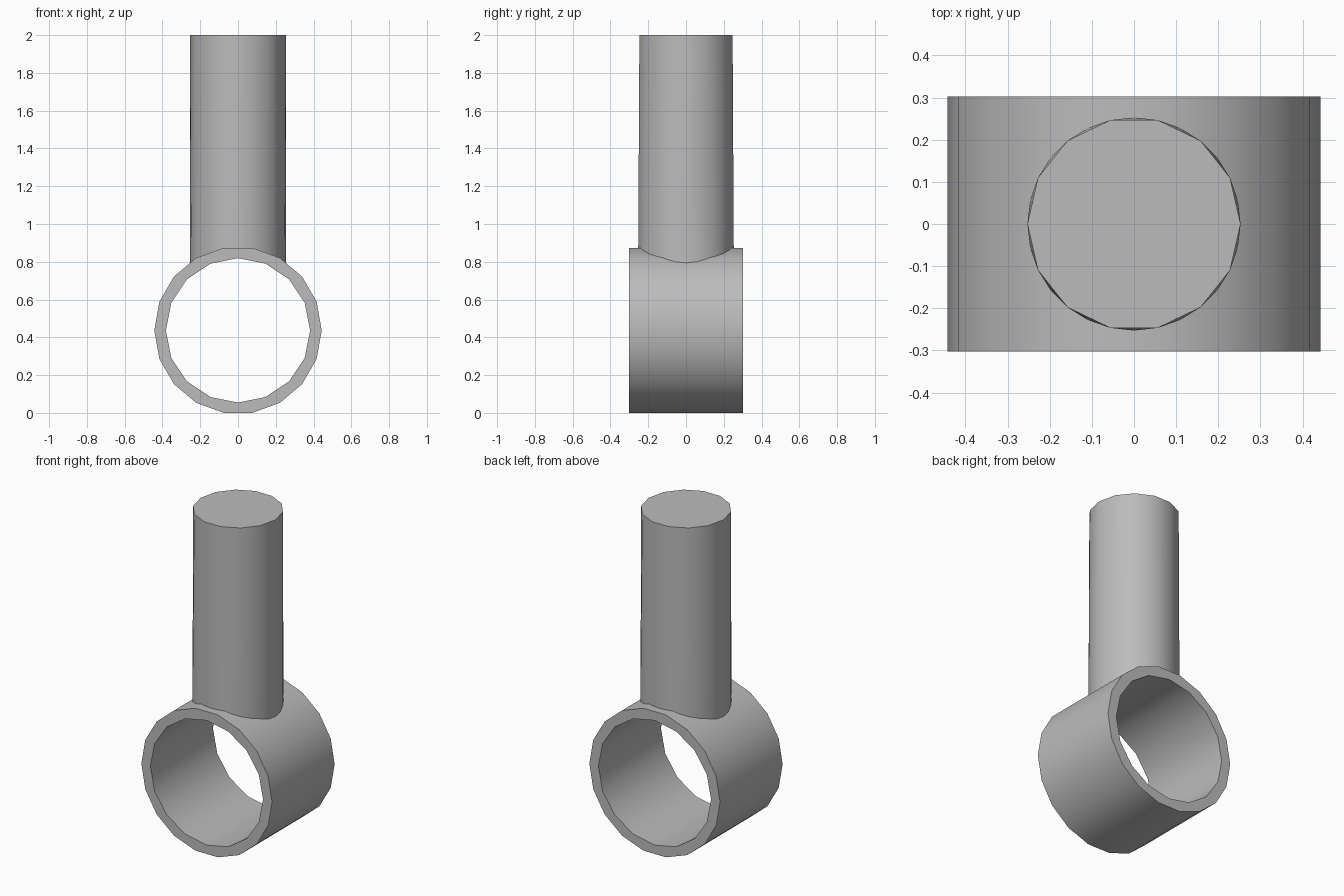
import bpy, bmesh
from math import cos, sin, sqrt, pi, radians

cube = bpy.data.objects.get("Cube")
if cube:
    bpy.data.objects.remove(cube, do_unlink=True)

CENTRE_Z, OUTER, INNER, HALF_WIDTH = 0.437, 0.443, 0.382, 0.303
SHAFT_R, TOP, SIDES = 0.253, 2.0, 14

grey = bpy.data.materials.new("light grey")
colour = (0.5, 0.5, 0.5, 1)
grey.diffuse_color = colour
grey.use_nodes = True
grey.node_tree.nodes["Principled BSDF"].inputs["Base Color"].default_value = colour


def finish(bm, name):
    bmesh.ops.recalc_face_normals(bm, faces=bm.faces)
    mesh = bpy.data.meshes.new(name)
    bm.to_mesh(mesh)
    bm.free()
    mesh.materials.append(grey)
    obj = bpy.data.objects.new(name, mesh)
    bpy.context.collection.objects.link(obj)
    bpy.ops.object.select_all(action='DESELECT')
    obj.select_set(True)
    bpy.context.view_layer.objects.active = obj
    bpy.ops.object.shade_smooth_by_angle(angle=radians(35))


# Ring: two open tubes along y, closed by flat annular ends
bm = bmesh.new()
ends = {-HALF_WIDTH: [], HALF_WIDTH: []}
for radius, count in ((OUTER, 18), (INNER, 16)):
    loops = []
    for y, edges in ends.items():
        angles = [2 * pi * i / count for i in range(count)]
        loop = [bm.verts.new((radius * cos(a), y, CENTRE_Z + radius * sin(a))) for a in angles]
        edges += [bm.edges.new((loop[i - 1], loop[i])) for i in range(count)]
        loops.append(loop)
    front, back = loops
    for i in range(count):
        bm.faces.new((front[i - 1], front[i], back[i], back[i - 1]))
for edges in ends.values():
    bmesh.ops.triangle_fill(bm, edges=edges, use_beauty=True)
finish(bm, "ring")

# Shaft: its saddle-shaped foot is sunk into the ring wall
bm = bmesh.new()
upper = [bm.verts.new((SHAFT_R * cos(2 * pi * i / SIDES), SHAFT_R * sin(2 * pi * i / SIDES), TOP))
         for i in range(SIDES)]
lower = []
for i in range(2 * SIDES):
    x, y = SHAFT_R * cos(pi * i / SIDES), SHAFT_R * sin(pi * i / SIDES)
    lower.append(bm.verts.new((x, y, CENTRE_Z + sqrt((OUTER - 0.03) ** 2 - x * x))))
for i in range(SIDES):
    j = (i + 1) % SIDES
    middle = lower[2 * i + 1]
    bm.faces.new((lower[2 * i], middle, upper[i]))
    bm.faces.new((middle, upper[j], upper[i]))
    bm.faces.new((middle, lower[2 * j], upper[j]))
bm.faces.new(upper)
finish(bm, "shaft")
